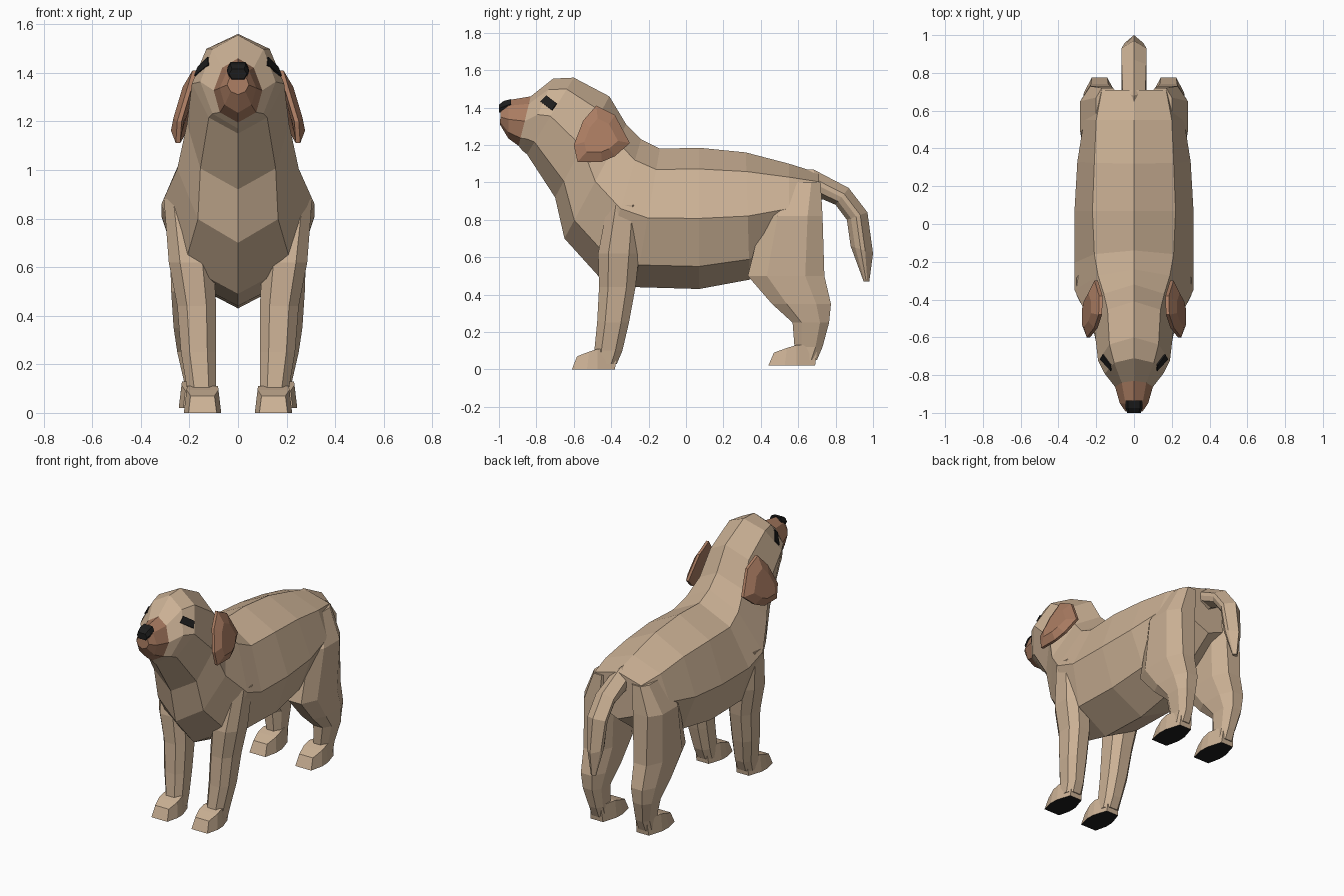
import bpy, bmesh
from mathutils import Vector
from mathutils.bvhtree import BVHTree

if "Cube" in bpy.data.objects:
    bpy.data.objects.remove(bpy.data.objects["Cube"])


def material(name, rgb):
    m = bpy.data.materials.new(name)
    m.diffuse_color = (*rgb, 1)
    m.use_nodes = True
    m.node_tree.nodes["Principled BSDF"].inputs["Base Color"].default_value = m.diffuse_color
    return m


TAN = material("tan fur", (0.60, 0.44, 0.30))
BROWN = material("brown fur", (0.40, 0.20, 0.12))
BLACK = material("black", (0.012, 0.012, 0.012))


def loft(name, rings, mats, rule=None, mirror=False):
    """Skin a list of equal-length rings, cap both ends, colour faces by rule."""
    bm = bmesh.new()
    rows = [[bm.verts.new(p) for p in r] for r in rings]
    n = len(rows[0])
    for a, b in zip(rows, rows[1:]):
        for i in range(n):
            j = (i + 1) % n
            bm.faces.new((a[i], a[j], b[j], b[i]))
    bm.faces.new(rows[0])
    bm.faces.new(rows[-1])
    bmesh.ops.recalc_face_normals(bm, faces=bm.faces)
    if rule:
        for f in bm.faces:
            f.material_index = rule(f)
    mesh = bpy.data.meshes.new(name)
    bm.to_mesh(mesh)
    bm.free()
    for m in mats:
        mesh.materials.append(m)
    ob = bpy.data.objects.new(name, mesh)
    bpy.context.collection.objects.link(ob)
    if mirror:
        ob.modifiers.new("mirror", "MIRROR")
    return ob


def section(yt, zt, yb, zb, w1, w2, w3, ts=(0.15, 0.5, 0.84)):
    """Symmetric eight-sided section between a top and a bottom point."""
    top, bot = Vector((0, yt, zt)), Vector((0, yb, zb))
    side = [top.lerp(bot, t) + Vector((w, 0, 0)) for t, w in zip(ts, (w1, w2, w3))]
    left = [Vector((-p.x, p.y, p.z)) for p in reversed(side)]
    return [top, *side, bot, *left]


# Body, neck, head and muzzle in one skin (rump to nose)
body_sections = [
    (0.71, 1.05, 0.71, 0.74, 0.17, 0.20, 0.12),
    (0.55, 1.10, 0.55, 0.62, 0.20, 0.265, 0.15),
    (0.32, 1.16, 0.34, 0.48, 0.21, 0.30, 0.21),
    (0.07, 1.185, 0.07, 0.43, 0.22, 0.315, 0.23),
    (-0.14, 1.18, -0.27, 0.44, 0.21, 0.315, 0.23),
    (-0.24, 1.23, -0.46, 0.49, 0.19, 0.315, 0.22),
    (-0.32, 1.31, -0.65, 0.70, 0.16, 0.25, 0.165),
    (-0.41, 1.46, -0.70, 0.92, 0.14, 0.21, 0.155),
    (-0.60, 1.56, -0.85, 1.15, 0.13, 0.19, 0.12),
    (-0.71, 1.555, -0.875, 1.17, 0.105, 0.155, 0.105),
    (-0.83, 1.46, -0.895, 1.195, 0.065, 0.10, 0.075),
    (-0.95, 1.44, -0.95, 1.235, 0.045, 0.075, 0.055),
    (-0.99, 1.39, -0.995, 1.31, 0.035, 0.045, 0.03),
]
body = loft("body_and_head", [section(*s) for s in body_sections], [TAN, BROWN],
            lambda f: int(f.calc_center_median().y < -0.88
                          and min(v.co.y for v in f.verts) < -0.91))

# Tail curving down
tail_sections = [
    (0.60, 1.07, 0.66, 0.90, 0.05, 0.06, 0.05),
    (0.68, 1.07, 0.73, 0.91, 0.06, 0.065, 0.06),
    (0.87, 0.97, 0.80, 0.88, 0.065, 0.065, 0.05),
    (0.97, 0.84, 0.86, 0.80, 0.065, 0.065, 0.045),
    (1.00, 0.62, 0.88, 0.66, 0.05, 0.055, 0.04),
    (0.98, 0.47, 0.95, 0.47, 0.015, 0.02, 0.015),
]
loft("tail", [section(*s, ts=(0.35, 0.55, 0.8)) for s in tail_sections], [TAN])


def leg_ring(z, y0, y1, x0, x1):
    """Rectangle with cut corners at height z."""
    cx, cy = (x1 - x0) * 0.25, (y1 - y0) * 0.25
    return [Vector((x, y, z)) for x, y in (
        (x0 + cx, y0), (x1 - cx, y0), (x1, y0 + cy), (x1, y1 - cy),
        (x1 - cx, y1), (x0 + cx, y1), (x0, y1 - cy), (x0, y0 + cy))]


# Legs
front = [(0.88, -0.42, -0.24, 0.15, 0.305), (0.62, -0.47, -0.25, 0.10, 0.285),
         (0.44, -0.465, -0.27, 0.09, 0.25), (0.25, -0.475, -0.305, 0.09, 0.235),
         (0.10, -0.49, -0.34, 0.09, 0.21), (0.03, -0.49, -0.37, 0.09, 0.205)]
hind = [(1.00, 0.52, 0.72, 0.08, 0.20), (0.82, 0.41, 0.73, 0.07, 0.285),
        (0.50, 0.33, 0.74, 0.09, 0.275), (0.35, 0.46, 0.775, 0.10, 0.265),
        (0.25, 0.57, 0.765, 0.115, 0.25), (0.12, 0.58, 0.73, 0.12, 0.22),
        (0.05, 0.58, 0.70, 0.12, 0.22)]
loft("front_legs", [leg_ring(*r) for r in front], [TAN], mirror=True)
loft("hind_legs", [leg_ring(*r) for r in hind], [TAN], mirror=True)


def paws(name, cx, y, z, length):
    """Wedge paws, toe to heel, with black soles."""
    rows = []
    for tb, tt, h, w in ((0, 0.12, 0.07, 0.058), (0.35, 0.4, 0.095, 0.077),
                         (0.6, 0.6, 0.11, 0.075), (1, 1.06, 0.11, 0.045)):
        rows.append([Vector((cx - w, y + tb * length, z)),
                     Vector((cx + w, y + tb * length, z)),
                     Vector((cx + w * 0.85, y + tt * length, z + h)),
                     Vector((cx - w * 0.85, y + tt * length, z + h))])
    loft(name, rows, [TAN, BLACK], lambda f: int(f.normal.z < -0.9), mirror=True)


paws("front_paws", 0.146, -0.61, 0.0, 0.23)
paws("hind_paws", 0.167, 0.44, 0.02, 0.25)

# Drooping ears: outline in side view, curved outwards towards the tip
outline = [(-0.48, 1.41), (-0.55, 1.33), (-0.60, 1.20), (-0.58, 1.11),
           (-0.45, 1.11), (-0.38, 1.14), (-0.30, 1.21), (-0.38, 1.36)]


def ear_ring(offset, scale):
    ring = []
    for y, z in outline:
        y, z = -0.46 + (y + 0.46) * scale, 1.24 + (z - 1.24) * scale
        x = 0.25 - 0.30 * max(0, z - 1.18) - 0.25 * max(0, y + 0.45)
        ring.append(Vector((x + offset, y, z)))
    return ring


loft("ears", [ear_ring(-0.02, 0.6), ear_ring(-0.012, 1), ear_ring(0.006, 1),
              ear_ring(0.026, 0.6)], [BROWN], mirror=True)

# Eyes: thin plates laid on the head
tree = BVHTree.FromPolygons([v.co for v in body.data.vertices],
                            [p.vertices for p in body.data.polygons])
hits = [tree.ray_cast(Vector((1, y, z)), Vector((-1, 0, 0)))[:2]
        for y, z in ((-0.745, 1.462), (-0.69, 1.42), (-0.715, 1.385), (-0.775, 1.43))]
loft("eyes", [[p - n * 0.002 for p, n in hits], [p + n * 0.007 for p, n in hits]],
     [BLACK], mirror=True)

# Nose
loft("nose", [[Vector((x * w, y, z)) for x, z in
               ((-1, zm), (-0.7, z1), (0.7, z1), (1, zm), (0.7, z0), (-0.7, z0))]
              for y, w, z0, zm, z1 in ((-0.935, 0.044, 1.385, 1.42, 1.445),
                                       (-0.975, 0.045, 1.37, 1.405, 1.435),
                                       (-1.0, 0.036, 1.375, 1.395, 1.415))], [BLACK])
